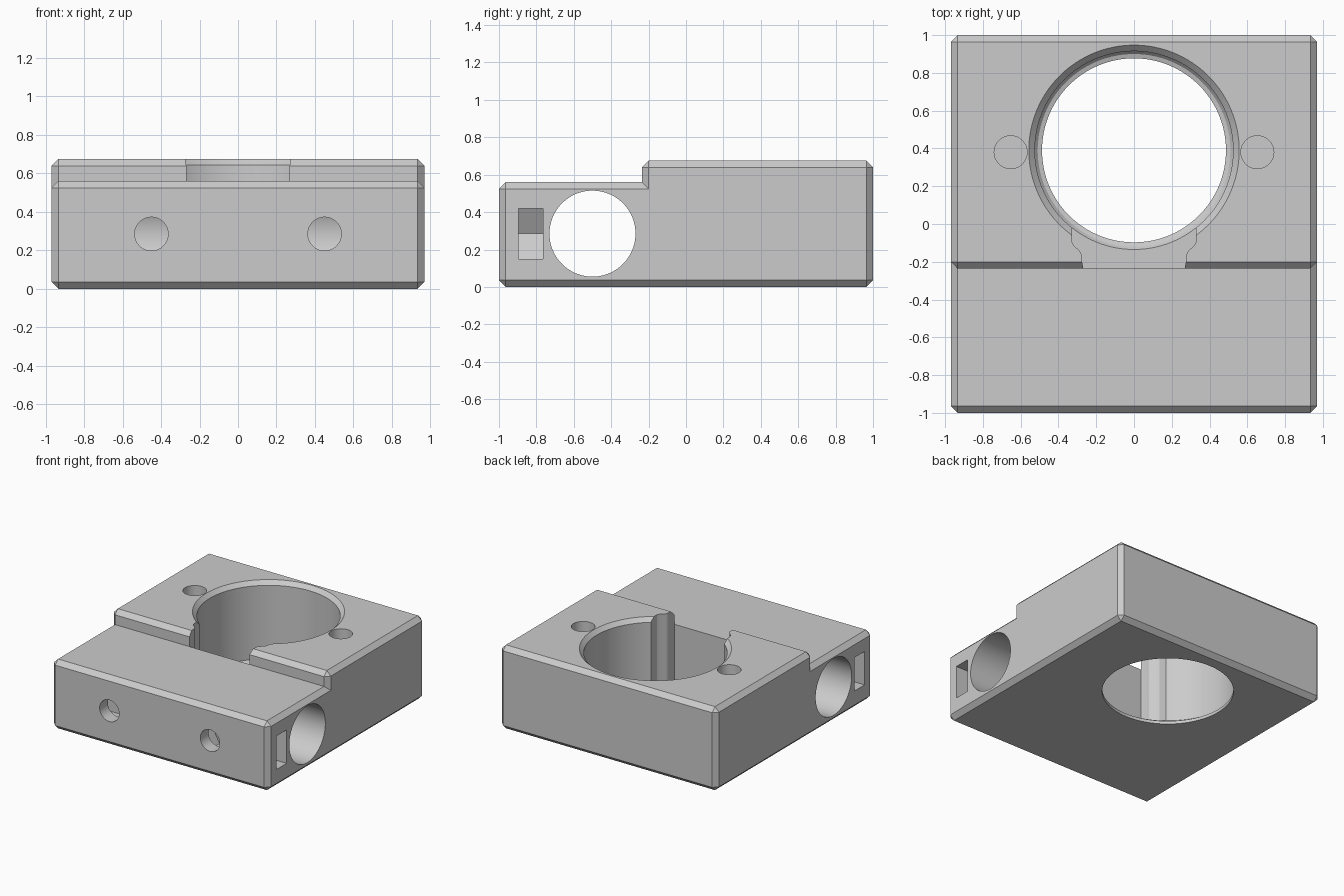
import bpy, bmesh, math
from mathutils import Matrix, Vector

if "Cube" in bpy.data.objects:
    bpy.data.objects.remove(bpy.data.objects["Cube"])

CHAMFER = 0.036
MID_Z = 0.285      # height of the side bore and screw axes
BORE_Y = 0.39      # centre of the large vertical bore

grey = bpy.data.materials.new("plain grey")
grey.diffuse_color = (0.6, 0.6, 0.6, 1)
grey.use_nodes = True
grey.node_tree.nodes["Principled BSDF"].inputs["Base Color"].default_value = grey.diffuse_color


def make(name, bm):
    bmesh.ops.recalc_face_normals(bm, faces=bm.faces[:])
    me = bpy.data.meshes.new(name)
    bm.to_mesh(me)
    bm.free()
    me.materials.append(grey)
    ob = bpy.data.objects.new(name, me)
    bpy.context.collection.objects.link(ob)
    return ob


def chamfered_box(name, lo, hi):
    lo, hi = Vector(lo), Vector(hi)
    bm = bmesh.new()
    bmesh.ops.create_cube(bm, size=1)
    for v in bm.verts:
        v.co = Vector([(lo[i] + hi[i]) / 2 + v.co[i] * (hi[i] - lo[i]) for i in range(3)])
    bmesh.ops.bevel(bm, geom=bm.edges[:], offset=CHAMFER, segments=1,
                    affect='EDGES', profile=0.5)
    return make(name, bm)


def cylinder(name, start, end, r, n=64):
    start, end = Vector(start), Vector(end)
    d = end - start
    mat = Matrix.Translation((start + end) / 2) @ d.to_track_quat('Z', 'Y').to_matrix().to_4x4()
    bm = bmesh.new()
    bmesh.ops.create_cone(bm, cap_ends=True, segments=n, radius1=r, radius2=r,
                          depth=d.length, matrix=mat)
    return make(name, bm)


def prism(name, pts, offset):
    bm = bmesh.new()
    f = bm.faces.new([bm.verts.new(p) for p in pts])
    ext = bmesh.ops.extrude_face_region(bm, geom=[f])
    bmesh.ops.translate(bm, vec=offset,
                        verts=[g for g in ext["geom"] if isinstance(g, bmesh.types.BMVert)])
    return make(name, bm)


def lathe(name, profile, centre, n=128):
    bm = bmesh.new()
    rings = [[bm.verts.new((centre[0] + r * math.cos(2 * math.pi * i / n),
                            centre[1] + r * math.sin(2 * math.pi * i / n), z))
              for i in range(n)] for r, z in profile]
    for a, b in zip(rings, rings[1:]):
        for i in range(n):
            j = (i + 1) % n
            bm.faces.new((a[i], a[j], b[j], b[i]))
    bm.faces.new(rings[0])
    bm.faces.new(rings[-1])
    return make(name, bm)


def combine(ob, tool, operation):
    m = ob.modifiers.new(tool.name, 'BOOLEAN')
    m.operation, m.solver, m.object = operation, 'EXACT', tool
    bpy.context.view_layer.objects.active = ob
    bpy.ops.object.modifier_apply(modifier=m.name)
    bpy.data.objects.remove(tool)


# Stepped body: a low full-length slab joined to a taller rear block
body = chamfered_box("mounting_block", (-0.97, -1, 0), (0.97, 1, 0.56))
rear = chamfered_box("rear_block", (-0.97, -0.236, 0), (0.97, 1, 0.675))
combine(body, rear, 'UNION')

# Vertical bore with a thin bottom lip and a chamfered mouth
cutters = [lathe("main_bore", [(0.487, -0.1), (0.487, 0.025), (0.51, 0.032), (0.525, 0.05),
                               (0.525, 0.643), (0.557, 0.675), (0.557, 0.8)], (0, BORE_Y))]

# Flared notch opening the bore toward the step
half = [(0.328, 0.02), (0.328, -0.095), (0.318, -0.115), (0.29, -0.14),
        (0.278, -0.16), (0.274, -0.205), (0.268, -0.236)]
outline = half + [(-x, y) for x, y in reversed(half)]
cutters.append(prism("notch", [(x, y, 0.05) for x, y in outline], (0, 0, 0.9)))

# Horizontal bore running from side to side
cutters.append(cylinder("side_bore", (-1.2, -0.5, MID_Z), (1.2, -0.5, MID_Z), 0.23, 96))

for s in (-1, 1):
    # Blind holes in the top
    cutters.append(cylinder("top_hole", (s * 0.653, 0.38, 0.27), (s * 0.653, 0.38, 0.9), 0.087))
    # Clamp screw holes from the front into the side bore
    cutters.append(cylinder("screw_hole", (s * 0.45, -1.2, MID_Z), (s * 0.45, -0.5, MID_Z), 0.087))
    # Nut slots from the sides with a pointed inner end
    slot = [(1.2, 0.135), (0.372, 0.135), (0.294, 0), (0.372, -0.135), (1.2, -0.135)]
    cutters.append(prism("nut_slot", [(s * x, -0.895, MID_Z + z) for x, z in slot], (0, 0.13, 0)))

for c in cutters:
    combine(body, c, 'DIFFERENCE')

# Smooth the round walls, keep the chamfers crisp
bpy.ops.object.select_all(action='DESELECT')
body.select_set(True)
bpy.context.view_layer.objects.active = body
bpy.ops.object.shade_smooth_by_angle(angle=math.radians(25))
